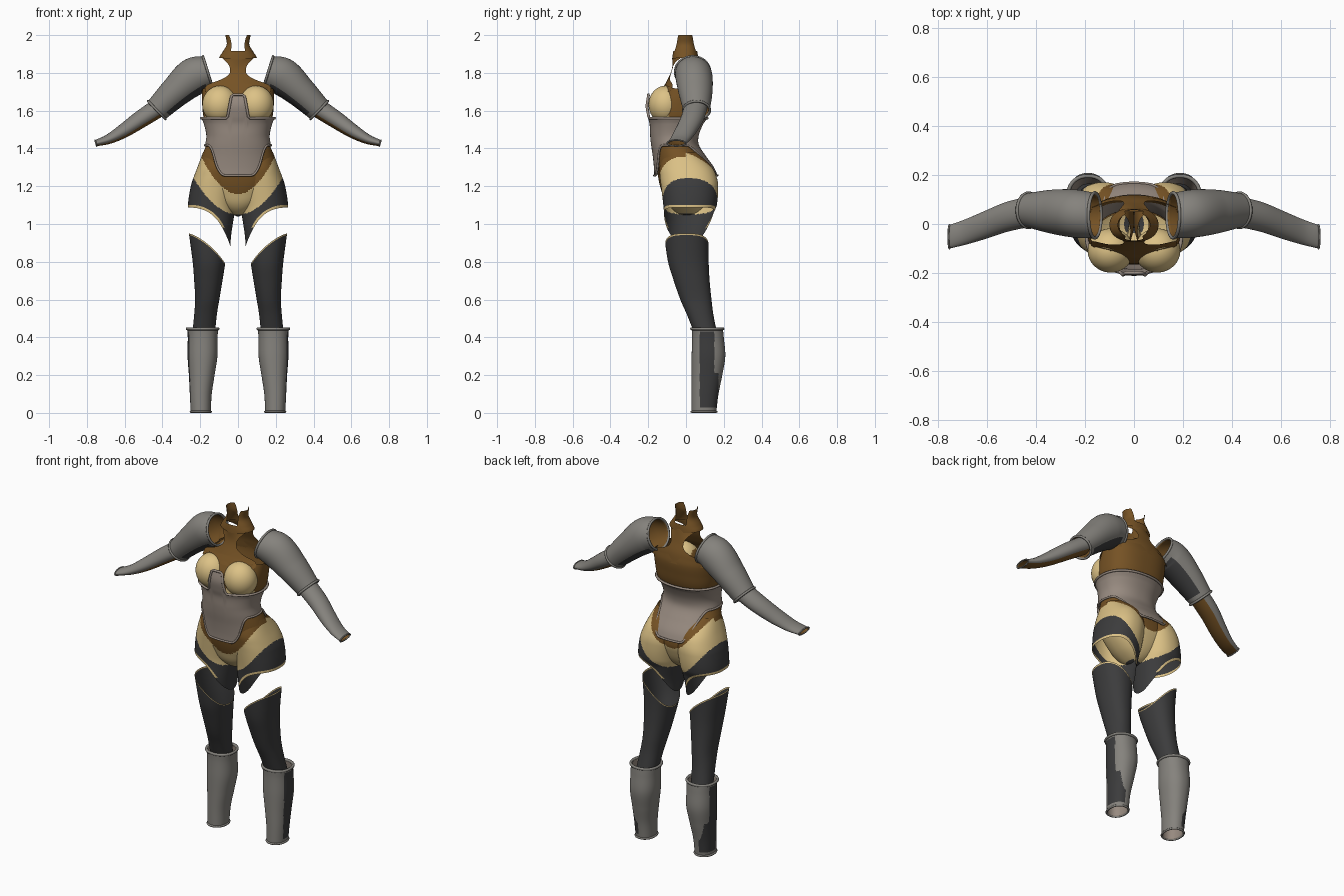
import bpy, bmesh, math
from mathutils import Vector

if "Cube" in bpy.data.objects:
    bpy.data.objects.remove(bpy.data.objects["Cube"])


def material(name, rgb):
    m = bpy.data.materials.new(name)
    m.diffuse_color = (*rgb, 1)
    m.use_nodes = True
    m.node_tree.nodes["Principled BSDF"].inputs["Base Color"].default_value = m.diffuse_color
    return m


TAN = material("tan", (0.72, 0.54, 0.24))
BROWN = material("brown", (0.18, 0.085, 0.018))
BLACK = material("charcoal", (0.045, 0.045, 0.046))
GREY = material("armour grey", (0.235, 0.225, 0.205))
TAUPE = material("taupe", (0.31, 0.255, 0.215))


def smooth(lo, hi, x):
    t = min(1, max(0, (x - lo) / (hi - lo)))
    return t * t * (3 - 2 * t)


def sample(rows, k):
    """Smooth interpolation of rows keyed by their first value."""
    k = min(rows[-1][0], max(rows[0][0], k))
    i = 0
    while i < len(rows) - 2 and k > rows[i + 1][0]:
        i += 1

    def slope(j, c):
        a, b = rows[max(j - 1, 0)], rows[min(j + 1, len(rows) - 1)]
        return (b[c] - a[c]) / (b[0] - a[0])
    p, q = rows[i], rows[i + 1]
    h = q[0] - p[0]
    t = (k - p[0]) / h
    return [(2*t**3 - 3*t*t + 1) * p[c] + (t**3 - 2*t*t + t) * h * slope(i, c)
            + (3*t*t - 2*t**3) * q[c] + (t**3 - t*t) * h * slope(i + 1, c)
            for c in range(1, len(p))]


def surface(name, fn, nu, nv, mats, rule=None, closed=True, mirror=False, solid=0, wrap=False):
    bm = bmesh.new()
    cols = nu if closed else nu + 1
    rows = nv if wrap else nv + 1
    g = [[bm.verts.new(fn(i / nu, j / nv)) for i in range(cols)] for j in range(rows)]
    for j in range(nv):
        for i in range(nu):
            i2, j2 = (i + 1) % cols, (j + 1) % rows
            f = bm.faces.new((g[j][i], g[j][i2], g[j2][i2], g[j2][i]))
            if rule:
                f.material_index = rule(f.calc_center_median(), (i + .5) / nu, (j + .5) / nv)
    bmesh.ops.recalc_face_normals(bm, faces=bm.faces)
    me = bpy.data.meshes.new(name)
    bm.to_mesh(me)
    bm.free()
    for m in mats:
        me.materials.append(m)
    ob = bpy.data.objects.new(name, me)
    bpy.context.collection.objects.link(ob)
    if mirror:
        md = ob.modifiers.new("mirror", 'MIRROR')
        md.use_mirror_merge = False
    if solid:
        md = ob.modifiers.new("thickness", 'SOLIDIFY')
        md.thickness = solid
        md.offset = -1
        md.material_offset = len(mats)
    for o in bpy.context.selected_objects:
        o.select_set(False)
    ob.select_set(True)
    bpy.context.view_layer.objects.active = ob
    bpy.ops.object.shade_smooth_by_angle(angle=math.radians(50))
    return ob


def rim(name, fn, v, r, mat, mirror=False, nu=96):
    """Round trim that follows one edge of a closed surface."""
    mid = sum((fn(i / 32, v) for i in range(32)), Vector()) / 32

    def pt(u, w):
        p = fn(u, v)
        t = (fn(u + .004, v) - fn(u - .004, v)).normalized()
        n = p - mid
        n = (n - t * n.dot(t)).normalized()
        a = w * math.tau
        return p + r * (math.cos(a) * n + math.sin(a) * t.cross(n))
    surface(name, pt, nu, 8, [mat], mirror=mirror, wrap=True)


def tube(rows, lo, hi, n=2.2):
    """Rows are z, centre x, half width, front y, back y; lo and hi are edge heights."""
    def fn(u, v):
        a = u * math.tau
        c, s = math.cos(a), math.sin(a)
        c = math.copysign(abs(c) ** (2 / n), c)
        s = math.copysign(abs(s) ** (2 / n), s)
        z0, z1 = lo(c, s), hi(c, s)
        z = z0 + (z1 - z0) * v
        cx, rx, yf, yb = sample(rows, z)
        return Vector((cx + rx * c, (yf + yb) / 2 + (yb - yf) / 2 * s, z))
    return fn


def const(z):
    return lambda c, s: z


def suit_colour(p, u=0, v=1):
    x = abs(p.x)
    if p.z > (1.16 if p.y < 0 else 1.2) + 5.2 * x * x:
        return 1
    return 2 if p.z < 1.05 + 0.2 * (x / .24) ** 2 else 0


SUIT = [TAN, BROWN, BLACK]

# pelvis of the bodysuit
pelvis = tube([(1.04, 0, .005, -.01, .01), (1.06, 0, .05, -.06, .06), (1.10, 0, .11, -.10, .10),
               (1.16, 0, .17, -.125, .13), (1.22, 0, .205, -.142, .145), (1.30, 0, .208, -.155, .13),
               (1.36, 0, .19, -.16, .09), (1.44, 0, .16, -.165, .05)], const(1.04), const(1.44))
surface("pelvis", pelvis, 120, 80, SUIT, suit_colour)

# shorts legs, with a slanted hem and tan edging
shorts = tube([(.86, .125, .082, -.09, .12), (.95, .145, .11, -.115, .125), (1.05, .14, .12, -.116, .143),
               (1.10, .14, .125, -.12, .163), (1.20, .125, .125, -.132, .17), (1.25, .117, .117, -.138, .162),
               (1.30, .11, .105, -.14, .138), (1.38, .10, .085, -.12, .06)],
              lambda c, s: 1.087 - .205 * ((1 - c) / 2) ** 2.5, const(1.38))
surface("shorts_leg", shorts, 112, 80, SUIT,
        lambda p, u, v: 0 if v < .05 and p.z > .98 else suit_colour(p), mirror=True)

# stockings
stocking = tube([(.42, .182, .06, .045, .165), (.52, .172, .06, .005, .145), (.60, .163, .064, -.03, .135),
                 (.70, .157, .075, -.065, .125), (.80, .153, .087, -.095, .12), (.95, .15, .11, -.117, .12)],
                const(.42), lambda c, s: .95 - .16 * ((1 - c) / 2) ** 1.33)
surface("stocking", stocking, 72, 60, [BLACK, TAN], lambda p, u, v: int(v > .975), mirror=True)

# shin guards with a dark outer panel
boot = tube([(0, .197, .053, .03, .16), (.1, .197, .058, .03, .172), (.2, .192, .068, .03, .192),
             (.3, .188, .079, .03, .208), (.4, .187, .079, .032, .2), (.45, .187, .082, .03, .195)],
            const(.006), const(.445))


def boot_colour(p, u, v):
    back = .15 if p.z > .21 else .172
    return int(p.x > .2 and .03 < p.z < .43 and .073 < p.y < back)


surface("shin_guard", boot, 96, 60, [GREY, BLACK, TAUPE], boot_colour, mirror=True, solid=.006)
rim("shin_guard_top_rim", boot, 1, .008, GREY, True)
rim("shin_guard_bottom_rim", boot, 0, .006, GREY, True)

# chest of the bodysuit
chest = tube([(1.5, 0, .162, -.165, .07), (1.57, 0, .183, -.165, .10), (1.64, 0, .19, -.16, .112),
              (1.70, 0, .19, -.135, .117), (1.75, 0, .185, -.105, .108)], const(1.5),
             lambda c, s: 1.745 - .03 * abs(c) ** 2, 2.5)
surface("chest", chest, 96, 50, SUIT,
        lambda p, u, v: int(not (p.y < -.09 and p.z < 1.705 and abs(p.x) > .035)))


# cups
def cup(u, v):
    a, b = u * math.tau, (v - .5) * math.pi * .98
    return Vector((.095 + .094 * math.cos(b) * math.cos(a), -.108 + .09 * math.cos(b) * math.sin(a),
                   1.632 + .1 * math.sin(b)))


surface("cup", cup, 48, 28, [TAN, BROWN], lambda p, u, v: int(p.x < .02), mirror=True)

# halter straps, front and back
WIDTH = [(1.70, .175), (1.735, .165), (1.765, .09), (1.79, .05), (1.82, .042), (1.85, .055), (1.89, .095)]
for name, ys, bend in (("front_halter", [(1.70, -.137), (1.75, -.105), (1.82, -.075), (1.89, -.07)], 1.6),
                       ("back_halter", [(1.70, .118), (1.76, .107), (1.82, .085), (1.89, .063)], -1.6)):
    def strap(u, v, ys=ys, bend=bend):
        z = 1.70 + .19 * v
        x = sample(WIDTH, z)[0] * (2 * u - 1)
        k = bend * (1 + 3.2 * smooth(1.82, 1.89, z))
        return Vector((x, sample(ys, z)[0] + k * x * x, z))
    surface(name, strap, 32, 32, [BROWN], closed=False)

# collar, open at front and back with two raised sides
collar = tube([(1.86, 0, .103, -.075, .068), (1.885, 0, .098, -.072, .064), (1.91, 0, .082, -.068, .06),
               (1.95, 0, .06, -.058, .05), (2.0, 0, .067, -.053, .045)],
              lambda c, s: 1.87 + .01 * abs(c), lambda c, s: 1.915 + .085 * smooth(.45, .72, abs(c)))
surface("collar", collar, 96, 24, [BROWN])

# corset with rounded lower points and a raised front plate
corset = tube([(1.25, 0, .218, -.168, .17), (1.30, 0, .21, -.17, .148), (1.36, 0, .19, -.176, .105),
               (1.42, 0, .174, -.185, .068), (1.47, 0, .168, -.19, .068), (1.53, 0, .181, -.193, .092),
               (1.57, 0, .197, -.203, .118), (1.63, 0, .2, -.211, .12), (1.70, 0, .2, -.196, .12)],
              lambda c, s: 1.257 + .16 * smooth(.06, .17, .187 * abs(c)),
              lambda c, s: 1.56 + (.125 * (1 - smooth(.03, .06, .198 * abs(c))) if s < 0 else 0))
surface("corset", corset, 128, 44, [TAUPE], solid=.008)
rim("corset_top_rim", corset, 1, .007, TAUPE, nu=128)
rim("corset_bottom_rim", corset, 0, .006, TAUPE, nu=128)


# arms: rows are t, centre x, y, z, depth across the arm, half width in y
def limb(rows, under=1):
    def fn(u, v):
        x, y, z, rn, ry = sample(rows, v)
        p, q = sample(rows, max(0, v - .02)), sample(rows, min(1, v + .02))
        d = Vector((q[0] - p[0], 0, q[2] - p[2])).normalized()
        c, s = math.cos(u * math.tau), math.sin(u * math.tau)
        return Vector((x, y + ry * c, z)) + Vector((-d.z, 0, d.x)) * rn * s * (under if s < 0 else 1)
    return fn


upper = limb([(0, .16, .035, 1.805, .086, .092), (.25, .235, .042, 1.78, .1, .098),
              (.6, .33, .05, 1.70, .083, .09), (1, .43, .056, 1.603, .066, .07)])
surface("upper_arm_guard", upper, 64, 36, [GREY, BLACK, BROWN],
        lambda p, u, v: int(math.sin(u * math.tau) < -.6 and .08 < v < .93), mirror=True, solid=.007)
rim("upper_arm_shoulder_rim", upper, 0, .007, GREY, True, 64)
rim("upper_arm_elbow_rim", upper, 1, .007, GREY, True, 64)

fore = limb([(0, .415, .052, 1.615, .055, .062), (.3, .515, .03, 1.55, .05, .061),
             (.58, .61, -.005, 1.487, .04, .057), (.8, .685, -.032, 1.447, .028, .052),
             (1, .752, -.052, 1.427, .018, .048)], .85)
surface("forearm_guard", fore, 64, 36, [GREY, BROWN],
        lambda p, u, v: int(math.sin(u * math.tau) < -.62), mirror=True, solid=.005)
rim("forearm_wrist_rim", fore, 1, .004, GREY, True, 64)
